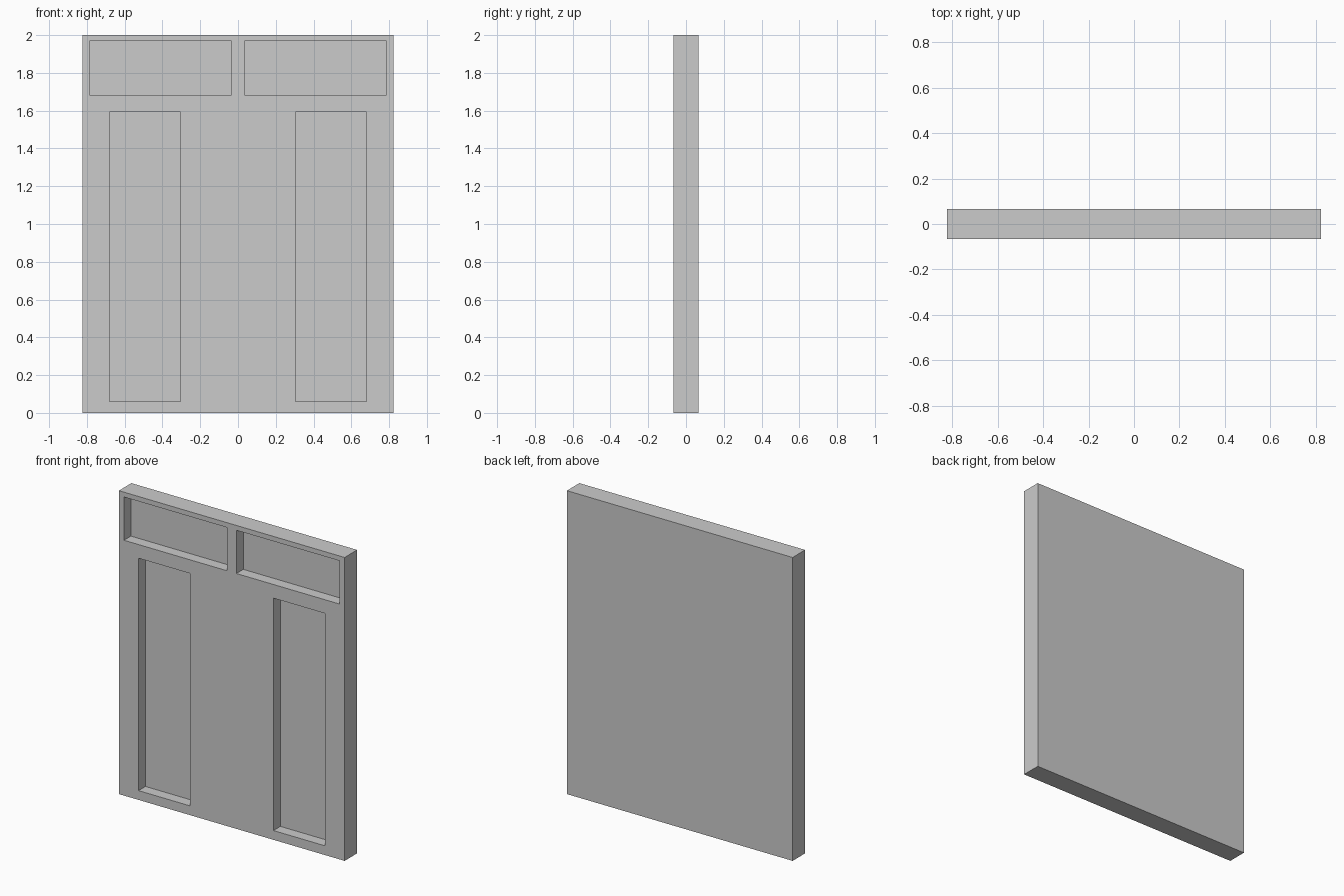
import bpy

if "Cube" in bpy.data.objects:
    bpy.data.objects.remove(bpy.data.objects["Cube"])


def box(name, x0, x1, y0, y1, z0, z1):
    bpy.ops.mesh.primitive_cube_add(
        size=1, location=((x0 + x1) / 2, (y0 + y1) / 2, (z0 + z1) / 2))
    obj = bpy.context.object
    obj.name = name
    obj.scale = (x1 - x0, y1 - y0, z1 - z0)
    bpy.ops.object.transform_apply(location=True, rotation=True, scale=True)
    return obj


HALF_W, HALF_D, HEIGHT = 0.823, 0.065, 2.0
RECESS = 0.072

# Solid slab
slab = box("panelled_slab", -HALF_W, HALF_W, -HALF_D, HALF_D, 0, HEIGHT)

# Recesses on the front: wide upper panels and tall lower panels, mirrored in x
panels = {
    "upper_recess": (0.034, 0.786, 1.683, 1.968),
    "lower_recess": (0.304, 0.680, 0.061, 1.593),
}
for name, (x0, x1, z0, z1) in panels.items():
    for side, (a, b) in (("right", (x0, x1)), ("left", (-x1, -x0))):
        cutter = box(f"{name}_{side}", a, b, -0.2, -HALF_D + RECESS, z0, z1)
        mod = slab.modifiers.new(cutter.name, 'BOOLEAN')
        mod.operation = 'DIFFERENCE'
        mod.solver = 'EXACT'
        mod.object = cutter
        bpy.context.view_layer.objects.active = slab
        bpy.ops.object.modifier_apply(modifier=mod.name)
        bpy.data.objects.remove(cutter)
